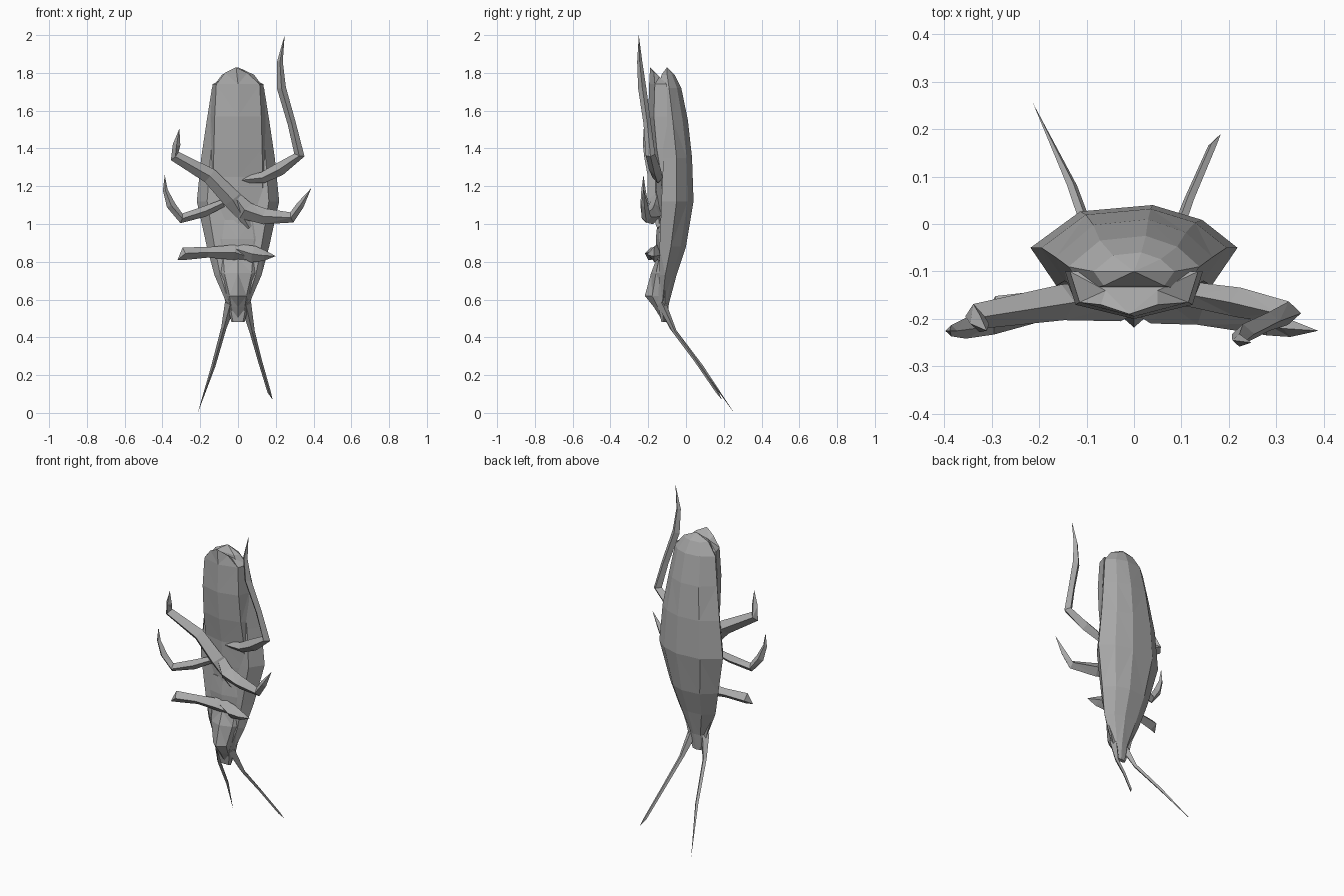
import bpy, bmesh
from mathutils import Vector

mat = bpy.data.materials.new("shell grey")
mat.diffuse_color = (0.4, 0.4, 0.4, 1)


def loft(name, rings):
    """Skin closed rings of points; one-point rings become tips."""
    bm = bmesh.new()
    vs = [[bm.verts.new(p) for p in r] for r in rings]
    for a, b in zip(vs, vs[1:]):
        n = max(len(a), len(b))
        for i in range(n):
            j = (i + 1) % n
            if len(a) == 1:
                bm.faces.new((a[0], b[j], b[i]))
            elif len(b) == 1:
                bm.faces.new((a[i], a[j], b[0]))
            else:
                bm.faces.new((a[i], a[j], b[j], b[i]))
    for end in (vs[0], vs[-1]):
        if len(end) > 2:
            bm.faces.new(end)
    bmesh.ops.triangulate(bm, faces=bm.faces[:])
    bmesh.ops.recalc_face_normals(bm, faces=bm.faces[:])
    me = bpy.data.meshes.new(name)
    bm.to_mesh(me)
    bm.free()
    me.materials.append(mat)
    ob = bpy.data.objects.new(name, me)
    bpy.context.collection.objects.link(ob)
    return ob


def limb(name, path, depth=1.0):
    """Tapering four-sided limb; path holds x, y, z, half width."""
    pts = [Vector(p[:3]) for p in path]
    rings = []
    for i, p in enumerate(pts):
        d = (pts[min(i + 1, len(pts) - 1)] - pts[max(i - 1, 0)]).normalized()
        side = d.cross(Vector((0, 1, 0))).normalized()
        up = side.cross(d).normalized() * depth
        r = path[i][3]
        if r == 0:
            rings.append([p])
        else:
            rings.append([p + side * r, p + up * r, p - side * r, p - up * r])
    return loft(name, rings)


# Wing shell: z, half width, side y, back y, front y
shell = [
    (0.48, 0.035, -0.12, -0.105, -0.13),
    (0.58, 0.06, -0.125, -0.09, -0.15),
    (0.73, 0.125, -0.11, -0.05, -0.14),
    (0.88, 0.165, -0.08, 0.0, -0.14),
    (1.12, 0.218, -0.05, 0.04, -0.13),
    (1.35, 0.195, -0.05, 0.032, -0.12),
    (1.55, 0.165, -0.07, 0.01, -0.13),
    (1.72, 0.138, -0.09, -0.025, -0.14),
    (1.79, 0.085, -0.10, -0.06, -0.13),
]
rings = []
for z, w, s, b, f in shell:
    rings.append([(w, s, z), (0.66 * w, s + 0.65 * (b - s), z), (0.18 * w, b, z),
                  (-0.52 * w, s + 0.85 * (b - s), z), (-w, s, z),
                  (-0.75 * w, f, z), (0.75 * w, f, z)])
rings.append([(0.0, -0.1, 1.83)])
loft("wing_shell", rings)

# Abdomen: z, half width, front y
abdomen = [(0.92, 0.12, -0.15), (1.1, 0.15, -0.155), (1.25, 0.155, -0.16),
           (1.4, 0.15, -0.185), (1.57, 0.145, -0.2), (1.74, 0.135, -0.195)]
rings = [[(w, -0.10, z), (-w, -0.10, z), (-0.85 * w, f + 0.03, z),
          (0, f, z), (0.85 * w, f + 0.03, z)] for z, w, f in abdomen]
rings.append([(0.05, -0.14, 1.78), (-0.06, -0.14, 1.78), (-0.07, -0.17, 1.80),
              (-0.01, -0.19, 1.83), (0.05, -0.17, 1.80)])
loft("abdomen", rings)

# Thorax and pointed head
head = [(0.48, 0.03, -0.12), (0.56, 0.06, -0.17), (0.62, 0.075, -0.218),
        (0.74, 0.12, -0.185), (0.82, 0.13, -0.155), (0.92, 0.14, -0.16),
        (1.02, 0.12, -0.15)]
loft("head_and_thorax", [[(w, -0.11, z), (-w, -0.11, z), (-0.6 * w, 0.6 * f - 0.048, z),
                          (0, f, z), (0.6 * w, 0.6 * f - 0.048, z)] for z, w, f in head])

# Antennae
limb("antenna_left", [(-0.04, -0.13, 0.58, 0.03), (-0.075, -0.075, 0.45, 0.014),
                      (-0.13, 0.08, 0.25, 0.011), (-0.213, 0.255, 0.0, 0)], 0.8)
limb("antenna_right", [(0.04, -0.13, 0.58, 0.03), (0.075, -0.06, 0.43, 0.014),
                       (0.115, 0.05, 0.28, 0.011), (0.165, 0.165, 0.11, 0.009),
                       (0.183, 0.19, 0.07, 0)], 0.8)

# Legs
limb("hind_leg_right", [(0.0, -0.14, 1.23, 0.012), (0.13, -0.15, 1.245, 0.03),
                        (0.22, -0.165, 1.29, 0.035), (0.325, -0.188, 1.365, 0.028),
                        (0.285, -0.205, 1.53, 0.022), (0.23, -0.232, 1.72, 0.024),
                        (0.222, -0.245, 1.86, 0.015), (0.247, -0.25, 2.0, 0)], 0.9)
limb("hind_leg_left", [(0.06, -0.14, 0.98, 0.015), (-0.03, -0.16, 1.13, 0.05),
                       (-0.15, -0.165, 1.255, 0.042), (-0.335, -0.195, 1.36, 0.03),
                       (-0.325, -0.21, 1.42, 0.02), (-0.31, -0.225, 1.505, 0)], 0.9)
limb("middle_leg_left", [(-0.08, -0.14, 1.11, 0.02), (-0.18, -0.175, 1.065, 0.028),
                         (-0.30, -0.21, 1.03, 0.026), (-0.355, -0.22, 1.1, 0.024),
                         (-0.385, -0.225, 1.18, 0.013), (-0.388, -0.225, 1.26, 0)], 0.9)
limb("middle_leg_right", [(-0.05, -0.14, 1.19, 0.015), (0.04, -0.165, 1.07, 0.05),
                          (0.14, -0.175, 1.04, 0.042), (0.285, -0.21, 1.035, 0.028),
                          (0.33, -0.22, 1.1, 0.02), (0.388, -0.225, 1.19, 0)], 0.9)
limb("front_leg_left", [(0.1, -0.13, 0.81, 0.015), (-0.02, -0.155, 0.85, 0.04),
                        (-0.16, -0.165, 0.85, 0.028), (-0.285, -0.185, 0.843, 0.034),
                        (-0.32, -0.2, 0.81, 0)], 1.0)
limb("front_leg_right", [(-0.05, -0.14, 0.88, 0.02), (0.08, -0.165, 0.84, 0.045),
                         (0.14, -0.17, 0.833, 0.028), (0.2, -0.17, 0.83, 0)], 0.9)
